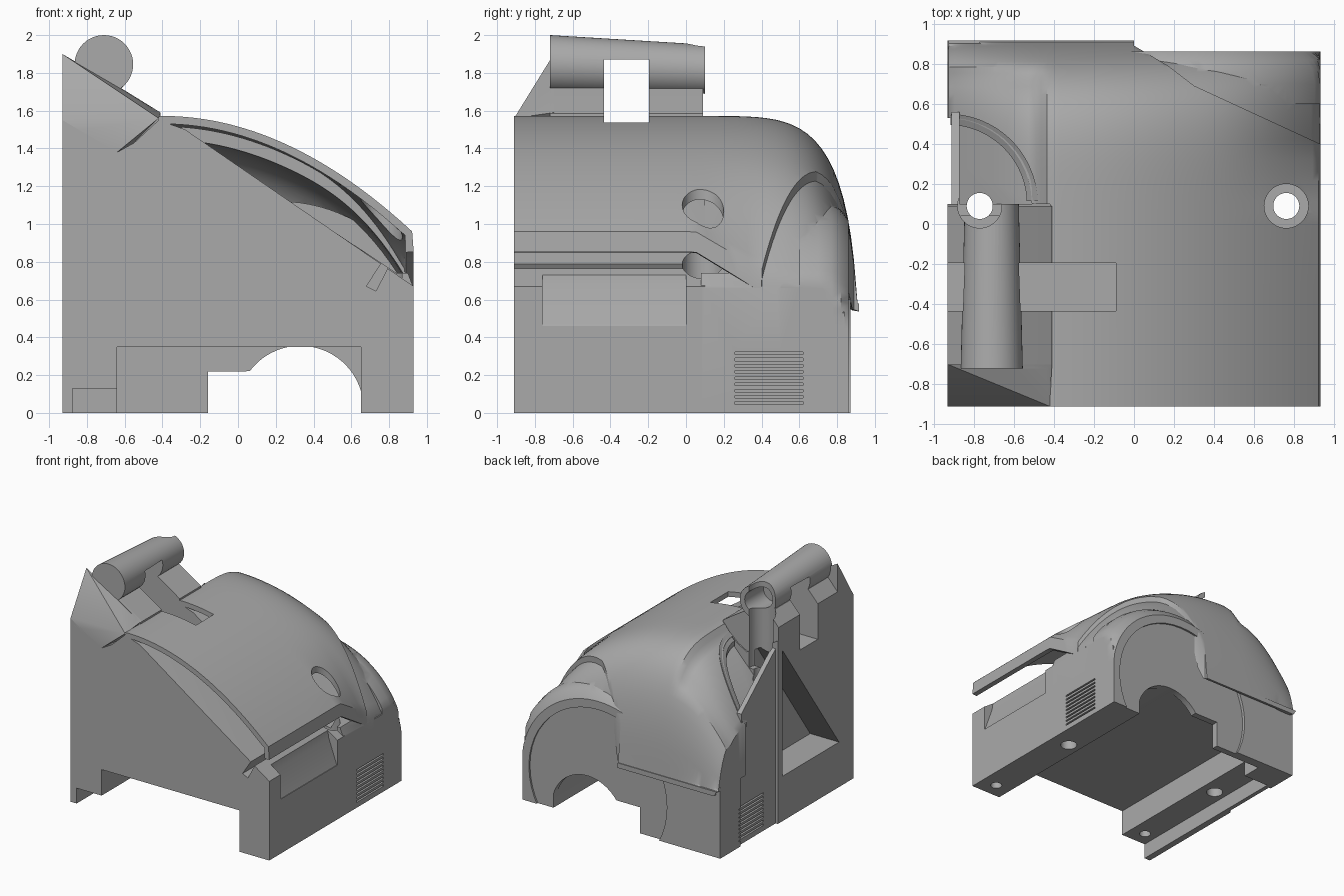
import bpy, bmesh, math
from math import radians, cos, sin, pi

cube = bpy.data.objects.get("Cube")
if cube:
    bpy.data.objects.remove(cube, do_unlink=True)

grey = bpy.data.materials.new("plain grey")
grey.use_nodes = True
GREY = (0.4, 0.4, 0.4, 1)
grey.diffuse_color = GREY
grey.node_tree.nodes["Principled BSDF"].inputs["Base Color"].default_value = GREY


def finish(bm, name):
    bmesh.ops.recalc_face_normals(bm, faces=bm.faces)
    me = bpy.data.meshes.new(name)
    bm.to_mesh(me)
    bm.free()
    me.materials.append(grey)
    ob = bpy.data.objects.new(name, me)
    bpy.context.collection.objects.link(ob)
    return ob


def loft(name, sections):
    """Solid through (y, [(x, z), ...]) cross-sections."""
    bm = bmesh.new()
    rings = [[bm.verts.new((x, y, z)) for x, z in pts] for y, pts in sections]
    for a, b in zip(rings, rings[1:]):
        for i in range(len(a)):
            j = (i + 1) % len(a)
            bm.faces.new((a[i], a[j], b[j], b[i]))
    bm.faces.new(rings[0])
    bm.faces.new(rings[-1])
    return finish(bm, name)


def hull(name, points):
    bm = bmesh.new()
    for p in points:
        bm.verts.new(p)
    bmesh.ops.convex_hull(bm, input=bm.verts)
    return finish(bm, name)


def sideways(name, pts, x0, x1):
    """Convex prism of (y, z) points running along x."""
    return hull(name, [(x, y, z) for x in (x0, x1) for y, z in pts])


def prism(name, pts, y0, y1):
    return loft(name, [(y0, pts), (y1, pts)])


def box(name, x, y, z):
    return prism(name, [(x[0], z[0]), (x[1], z[0]), (x[1], z[1]), (x[0], z[1])], *y)


def arc(cx, cz, r, a0, a1, n):
    return [(cx + r * cos(radians(a0 + (a1 - a0) * i / n)),
             cz + r * sin(radians(a0 + (a1 - a0) * i / n))) for i in range(n + 1)]


def circle(cx, cz, r):
    return arc(cx, cz, r, 0, 352.5, 47)


def upright(name, pts, z0, z1):
    """Prism of (x, y) points standing along z."""
    ob = prism(name, pts, z0, z1)
    for v in ob.data.vertices:
        v.co = (v.co.x, v.co.z, v.co.y)
    ob.data.flip_normals()
    return ob


def rod_z(name, x, y, r, z0, z1):
    return upright(name, circle(x, y, r), z0, z1)


def activate(ob):
    bpy.ops.object.select_all(action='DESELECT')
    ob.select_set(True)
    bpy.context.view_layer.objects.active = ob


def combine(ob, tool, op='DIFFERENCE', keep=False):
    tool.hide_render = True
    m = ob.modifiers.new("bool", 'BOOLEAN')
    m.operation, m.solver, m.object = op, 'EXACT', tool
    activate(ob)
    bpy.ops.object.modifier_apply(modifier=m.name)
    if not keep:
        bpy.data.objects.remove(tool, do_unlink=True)


def ramp(t):
    t = max(0, min(1, t))
    return t * t * (3 - 2 * t)


# Height of the shell, with a sunk panel on the left and a drooping right edge
def height(x, y):
    d = x + .4
    h = 1.572 - (.35 if d > 0 else 1.7) * d * d
    t = max(0, y / .915)
    z = h * max(0, 1 - t ** 5) ** .33
    dip = .2 * max(0, (x - .3) / .63) ** 3 * min(1, max(0, (y - .05) / .33))
    panel = .07 * ramp((-.42 - x) / .08) * ramp((.8 - y) / .08)
    return max(.58, z - dip - panel)


# Housing: front body with a channel underneath and a sloping deck
channel = [(-.64, 0), (-.64, .35), (.65, .35), (.65, 0), (.93, 0)]
housing = prism("housing", [(-.93, 0)] + channel +
                [(.93, .67), (-.28, 1.5), (-.42, 1.55), (-.55, 1.43), (-.64, 1.38), (-.93, 1.55)],
                -.91, .1)
rear = prism("rear_body", [(-.91, 0)] + channel +
             [(.93, .66), (.9, .74), (.84, .74), (-.28, 1.48), (-.5, 1.42), (-.91, .98)], .08, .5)
fill = prism("rear_fill", [(-.91, 0), (.93, 0), (.93, .66), (-.3, 1.25), (-.5, 1.2), (-.91, .8)],
             .48, .72)
side_wall = sideways("side_wall", [(.05, .5), (.05, 1.52), (.56, 1.1), (.56, .5)], -.91, -.87)


# Rounded arch at the back
def arch(r):
    pts = [(min(x, .93), z) for x, z in arc(.22, .3, r, 0, 180, 48)]
    return pts + [(.22 - r, 0), (.93, 0)]


fender = loft("fender", [(.6, arch(.82)), (.7, arch(.82)), (.77, arch(.805)),
                         (.82, arch(.775)), (.86, arch(.72))])
pillar = box("pillar", (-.93, -.16), (.6, .87), (0, .6))

# Inner skin that closes the corner under the shell
skin_x = [-.3 + 1.225 * i / 30 for i in range(31)]
lining = loft("inner_skin", [(y, [(x, height(x, y) - .05) for x in skin_x] +
                              [(x, height(x, y) - .12) for x in reversed(skin_x)])
                             for y in [.36 + .04 * i for i in range(13)]])
for part in (rear, fill, side_wall, fender, pillar, lining):
    combine(housing, part, 'UNION')

# Openings cut in the housing
opening = [(-.16, -.1), (-.16, .22), (.04, .22)] + arc(.33, .02, .335, 143, 17, 24) + [(.65, -.1)]
cutters = [
    box("rear_channel", (-.64, .65), (.4, .79), (-.1, .35)),
    prism("rear_opening", opening, .4, 1),
    prism("arch_recess", circle(.22, .3, .65), .845, 1),
    prism("side_recess", [(.925, .46), (1, .46), (1, 1), (.8, 1), (.85, .67)], -.76, 0),
    prism("deck_slot", [(.68, .67), (.73, .645), (.8, .78), (.77, .81)], -1, .45),
    sideways("left_pocket", [(.04, 1.45), (-.72, .38), (.04, .38)], -1, -.66),
    box("leg_step", (-.875, -.6), (-1, .62), (-.1, .13)),
    rod_z("front_screw_hole", .79, -.78, .045, -.1, .1),
    rod_z("rear_screw_hole", -.77, -.78, .045, -.1, .25),
]
for x, z in ((-.77, 1.25), (.76, .3)):
    cutters += [rod_z("screw_hole", x, .09, .065, -.1, 2), rod_z("screw_well", x, .09, .11, z, 2.1)]
for i in range(9):
    z = .045 + i * .033
    cutters += [box("vent", (.9, 1), (.26, .62), (z, z + .014)),
                box("vent", (-1, -.89), (.26, .62), (z, z + .014))]
for c in cutters:
    combine(housing, c)

# Hinge: sloping web, front fairing and tapered tube
hinge = prism("hinge_web", [(-.93, 1.5), (-.93, 1.66), (-.84, 1.76), (-.62, 1.72), (-.5, 1.645),
                            (-.41, 1.585), (-.41, 1.5), (-.64, 1.37)], -.72, .09)
fairing = hull("hinge_fairing", [
    (-.93, -.91, 1.56), (-.93, -.91, 1.48), (-.64, -.91, 1.38), (-.42, -.91, 1.56),
    (-.93, -.7, 1.9), (-.93, -.7, 1.4), (-.62, -.7, 1.72), (-.41, -.7, 1.59), (-.6, -.7, 1.38)])
tube = loft("hinge_tube", [(-.72, circle(-.71, 1.845, .155)), (.1, circle(-.71, 1.815, .135))])
combine(hinge, fairing, 'UNION')
combine(hinge, tube, 'UNION')
combine(hinge, prism("tube_bore", circle(-.71, 1.82, .09), -.15, .3))
combine(hinge, rod_z("screw_well", -.77, .09, .11, 1, 2.1))

# Curved shell over the top and back, with a lip along its right edge
bm = bmesh.new()
ys = [-.91, -.6, -.3] + [.915 * sin(pi / 2 * i / 26) for i in range(27)]
xs = [-.926 + 1.848 * i / 60 for i in range(61)]
grid = []
for y in ys:
    row = [bm.verts.new((-.93, y, .575))]
    row += [bm.verts.new((x, y, height(x, y))) for x in xs]
    row.append(bm.verts.new((.93, y, max(.57, height(.93, y) - .1))))
    grid.append(row)
for a, b in zip(grid, grid[1:]):
    for i in range(len(a) - 1):
        bm.faces.new((a[i], a[i + 1], b[i + 1], b[i]))
shell = finish(bm, "shell")
if sum(p.normal.z for p in shell.data.polygons) < 0:
    shell.data.flip_normals()
m = shell.modifiers.new("thickness", 'SOLIDIFY')
m.thickness, m.offset = .042, -1
activate(shell)
bpy.ops.object.modifier_apply(modifier=m.name)

# Shell cut-outs: rear corner, hinge bay, curved bay and screw hole
corner = upright("corner_cut", [(.95, .39), (.3, .69), (.17, .79), (0, .89), (0, 1.1), (1.1, 1.1),
                                (1.1, .39)], 0, 2)
for c in (corner, box("hinge_bay", (-1.1, -.42), (-1, .1), (0, 2.1)),
          rod_z("curved_bay", -.94, .1, .43, 0, 2.1),
          rod_z("screw_hole", .76, .09, .11, 0, 2)):
    combine(shell, c)

# Lever gap through hinge, shell and deck
gap = box("lever_gap", (-1.1, -.09), (-.435, -.195), (1.36, 1.87))
for ob in (hinge, shell, housing):
    combine(ob, gap, keep=True)
bpy.data.objects.remove(gap, do_unlink=True)

# Rim around the curved bay, following the shell
bm = bmesh.new()
rows = []
for i in range(25):
    a = radians(2 + 86 * i / 24)
    ring = []
    for r, dz in ((.395, -.06), (.395, -.02), (.45, .012), (.45, -.06)):
        x, y = -.93 + r * cos(a), .1 + r * sin(a)
        ring.append(bm.verts.new((x, y, height(x, y) + dz)))
    rows.append(ring)
for a, b in zip(rows, rows[1:]):
    for k in range(4):
        bm.faces.new((a[k], a[(k + 1) % 4], b[(k + 1) % 4], b[k]))
bm.faces.new(rows[0])
bm.faces.new(rows[-1])
rim = finish(bm, "bay_rim")

for ob in (housing, hinge, shell, rim):
    activate(ob)
    bpy.ops.object.shade_smooth_by_angle(angle=radians(32))
